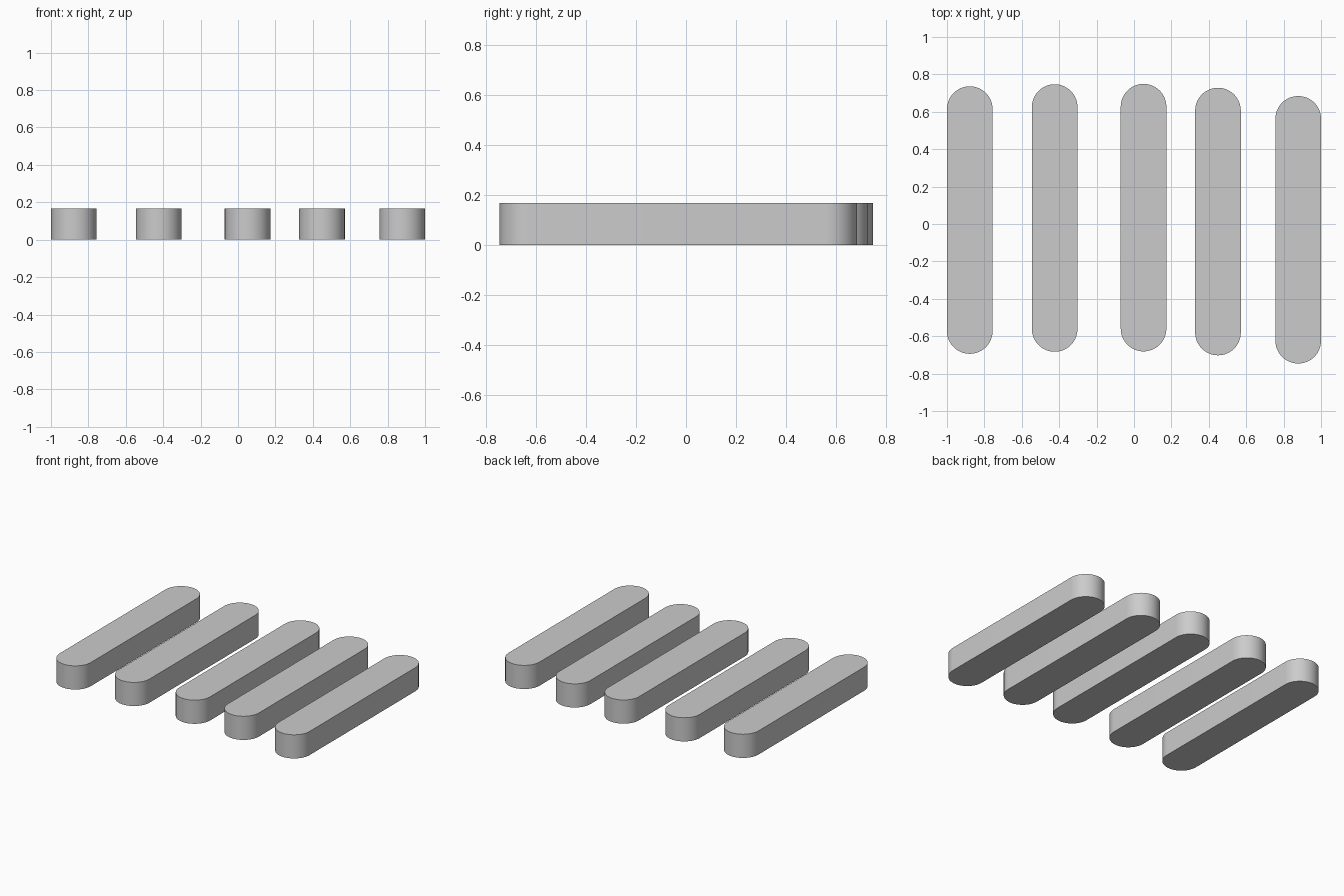
import bpy, bmesh
from math import pi, cos, sin

if "Cube" in bpy.data.objects:
    bpy.data.objects.remove(bpy.data.objects["Cube"])

RADIUS, HALF_LEN, HEIGHT, SEGS = 0.122, 0.715, 0.168, 32

def rounded_bar(name, cx, cy):
    # stadium outline: two half circles joined by straight sides
    d = HALF_LEN - RADIUS
    outline = []
    for start, off in ((0, d), (pi, -d)):
        for i in range(SEGS + 1):
            a = start + pi * i / SEGS
            outline.append((RADIUS * cos(a), off + RADIUS * sin(a), 0))
    bm = bmesh.new()
    base = bm.faces.new([bm.verts.new(p) for p in outline])
    # extrude upward into a closed solid
    ext = bmesh.ops.extrude_face_region(bm, geom=[base], use_keep_orig=True)
    top = [v for v in ext["geom"] if isinstance(v, bmesh.types.BMVert)]
    bmesh.ops.translate(bm, verts=top, vec=(0, 0, HEIGHT))
    bmesh.ops.recalc_face_normals(bm, faces=bm.faces)
    mesh = bpy.data.meshes.new(name)
    bm.to_mesh(mesh)
    bm.free()
    ob = bpy.data.objects.new(name, mesh)
    ob.location = (cx, cy, 0)
    bpy.context.collection.objects.link(ob)
    bpy.ops.object.select_all(action='DESELECT')
    ob.select_set(True)
    bpy.context.view_layer.objects.active = ob
    bpy.ops.object.shade_smooth_by_angle()

# five loosely aligned bars, left to right
bars = [(-0.878, 0.021), (-0.424, 0.032), (0.051, 0.034),
        (0.449, 0.013), (0.878, -0.031)]
for n, (x, y) in enumerate(bars, 1):
    rounded_bar(f"rounded_bar_{n}", x, y)
